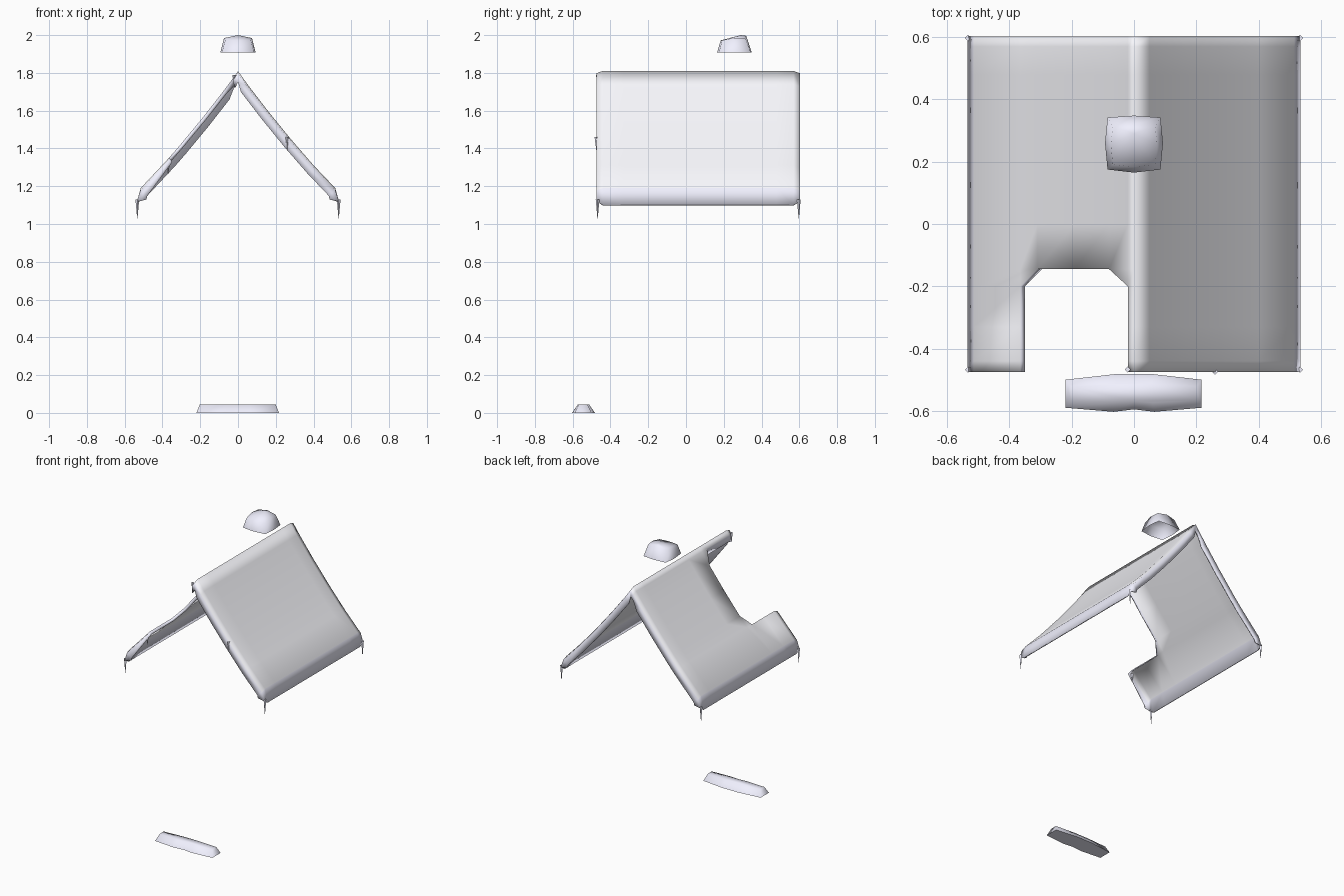
import bpy, bmesh, math
from mathutils import Vector

if "Cube" in bpy.data.objects:
    bpy.data.objects.remove(bpy.data.objects["Cube"])

pale = bpy.data.materials.new("pale_lavender")
pale.diffuse_color = (0.88, 0.88, 1.0, 1)
pale.use_nodes = True
pale.node_tree.nodes["Principled BSDF"].inputs["Base Color"].default_value = pale.diffuse_color
light = bpy.data.materials.new("light_grey")
light.diffuse_color = (0.94, 0.94, 0.98, 1)
light.use_nodes = True
light.node_tree.nodes["Principled BSDF"].inputs["Base Color"].default_value = light.diffuse_color


def finish(name, bm, mats, angle=180):
    me = bpy.data.meshes.new(name)
    bm.to_mesh(me)
    bm.free()
    for m in mats:
        me.materials.append(m)
    ob = bpy.data.objects.new(name, me)
    bpy.context.collection.objects.link(ob)
    for p in me.polygons:
        p.use_smooth = angle >= 180
    return ob


# Gable sheet: columns across the slope, rows along the ridge
EAVE, LIP, RIDGE_Z, LIP_Z, EAVE_Z = 0.535, 0.515, 1.81, 1.19, 1.10
cols = [-EAVE, -LIP, -0.365, -0.31, -0.19, -0.08, -0.02, 0,
        0.05, 0.16, 0.28, 0.40, LIP, EAVE]
rows = [-0.475, -0.44, -0.33, -0.20, -0.145, 0.0, 0.25, 0.48, 0.57, 0.603]
CUT = 3     # last row index inside the front opening


def sheet_point(x, y):
    a = abs(x)
    end = y in (rows[0], rows[-1])
    if a == EAVE:
        return (x, y, EAVE_Z + (0.02 if end else 0))
    z = RIDGE_Z + (LIP_Z - RIDGE_Z) * a / LIP
    z -= 0.024 * math.sin(math.pi * a / LIP) ** 0.7      # soft sag
    if a == LIP:
        z = LIP_Z
    return (x, y, z - (0.012 if end else 0))


bm = bmesh.new()
grid = [[bm.verts.new(sheet_point(x, y)) for y in rows] for x in cols]
for i in range(len(cols) - 1):
    for j in range(len(rows) - 1):
        a, b, c, d = grid[i][j], grid[i + 1][j], grid[i + 1][j + 1], grid[i][j + 1]
        if 2 <= i <= 5 and j <= CUT:
            # Front opening in the left slope, with cut inner corners
            if (i, j) == (2, CUT):
                bm.faces.new((a, c, d))
            elif (i, j) == (5, CUT):
                bm.faces.new((b, c, d))
            continue
        f = bm.faces.new((a, b, c, d))
        f.material_index = 1 if i in (0, len(cols) - 2) else 0
bmesh.ops.delete(bm, geom=[v for v in bm.verts if not v.link_faces], context='VERTS')

# Turned-down hem on every edge except the eaves
hem = {}


def hem_vert(v):
    if v not in hem:
        x, y, z = v.co
        s = 1 if x > 0 else -1
        if abs(x) < 0.03:
            off = Vector((0, 0, -0.045))
        elif abs(x) > 0.53:
            off = Vector((-s * 0.05, 0, 0.01))
        else:
            k = 0.02 if (-0.4 < x < 0 and y < -0.1) else 0.045
            off = Vector((-s * 0.77, 0, -0.64)) * k
        hem[v] = bm.verts.new(v.co + off)
    return hem[v]


border = [e for e in bm.edges if e.is_boundary
          and not all(abs(v.co.x) > 0.53 for v in e.verts)]
for e in border:
    lp = e.link_loops[0]
    a, b = lp.vert, lp.link_loop_next.vert
    f = bm.faces.new((b, a, hem_vert(a), hem_vert(b)))
    f.material_index = 1
roof = finish("roof_sheet", bm, [light, pale])
sol = roof.modifiers.new("thickness", 'SOLIDIFY')
sol.thickness = 0.008
sol.offset = -1

# Small pegs hanging from the corners and front edge
pegs = [(sx * 0.533, y, 1.13, 0.10) for sx in (-1, 1) for y in (-0.468, 0.597)]
pegs += [(-0.02, -0.467, 1.79, 0.06), (0.26, -0.474, 1.46, 0.07),
         (-0.37, -0.46, 1.325, 0.06)]
bm = bmesh.new()
for x, y, top, length in pegs:
    res = bmesh.ops.create_cone(bm, cap_ends=True, segments=4, radius1=0.001,
                                radius2=0.010, depth=length)
    bmesh.ops.translate(bm, verts=res['verts'], vec=(x, y, top - length / 2))
finish("edge_pegs", bm, [pale], 0)

# Hollow cap above the ridge: base ring, upper ring, raised back peak
bm = bmesh.new()
base = [(-0.085, 0.175), (0, 0.165), (0.085, 0.175), (0.093, 0.26),
        (0.085, 0.342), (0, 0.348), (-0.085, 0.342), (-0.093, 0.26)]
low = [bm.verts.new((x, y, 1.908)) for x, y in base]
high = [bm.verts.new((x * 0.8, 0.25 + (y - 0.255) * 0.74,
                      1.972 + (0.012 if y > 0.2 else 0) + (0.012 if x == 0 and y > 0.3 else 0)))
        for x, y in base]
peak = bm.verts.new((0, 0.29, 2.0))
for i in range(8):
    k = (i + 1) % 8
    bm.faces.new((low[i], low[k], high[k], high[i]))
    bm.faces.new((high[i], high[k], peak))
finish("top_cap", bm, [pale])

# Low front step with bevelled sides; the base is a separate flat sheet of faces
bm = bmesh.new()
outline = [(-0.22, -0.59), (-0.065, -0.603), (0, -0.595), (0.065, -0.603), (0.217, -0.59),
           (0.217, -0.50), (0.06, -0.482), (-0.06, -0.482), (-0.22, -0.50)]
low = [bm.verts.new((x, y, 0)) for x, y in outline]
high = [bm.verts.new((x * 0.92, -0.543 + (y + 0.543) * 0.5, 0.044)) for x, y in outline]
bm.faces.new([bm.verts.new(v.co) for v in low[::-1]])
bm.faces.new(high)
for i in range(len(low)):
    k = (i + 1) % len(low)
    bm.faces.new((low[i], low[k], high[k], high[i]))
finish("front_step", bm, [pale])
